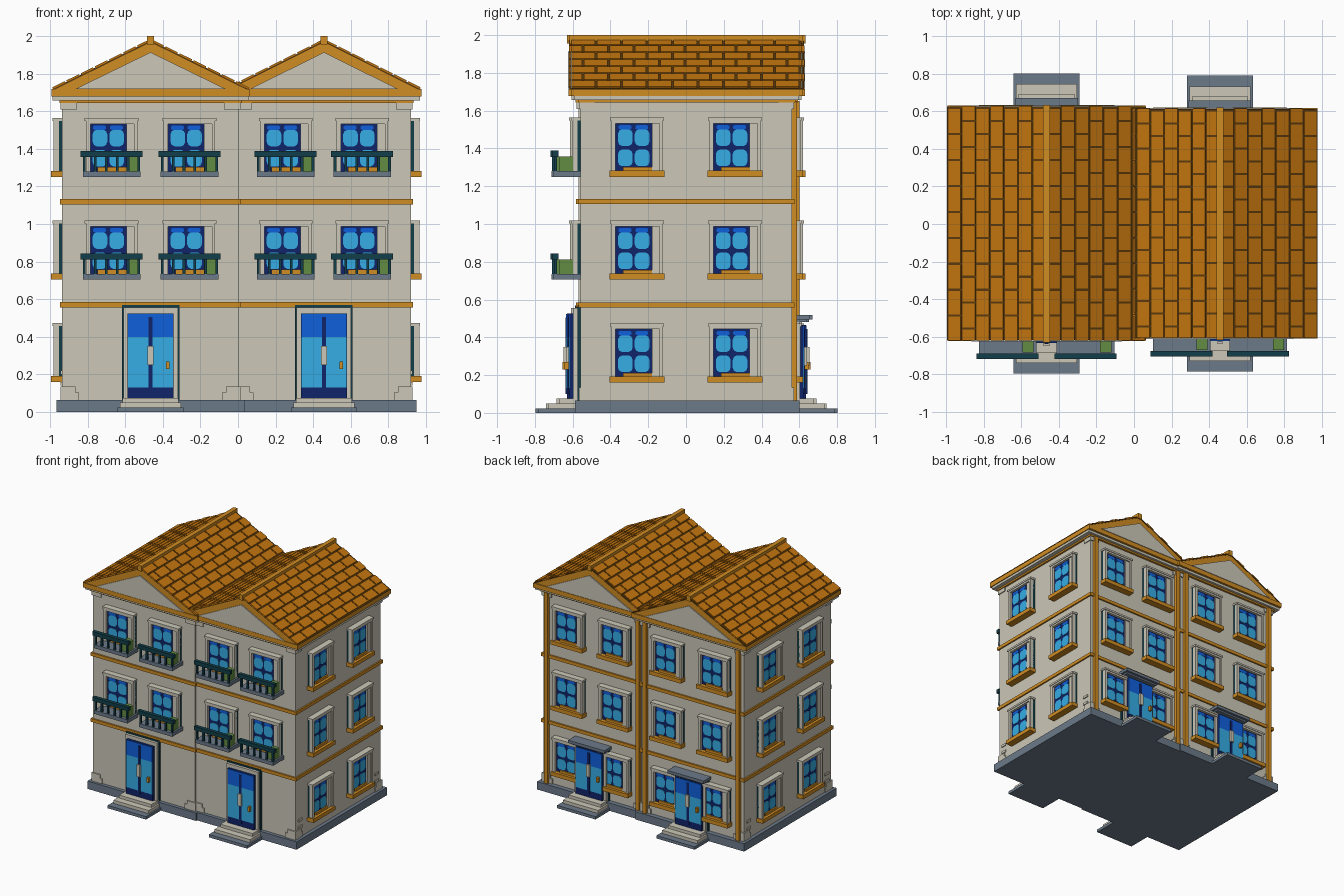
import bpy, bmesh, math
from mathutils import Matrix, Vector

if "Cube" in bpy.data.objects:
    bpy.data.objects.remove(bpy.data.objects["Cube"], do_unlink=True)


def colour(name, hex_code):
    srgb = [int(hex_code[i:i + 2], 16) / 255 for i in (0, 2, 4)]
    rgba = [((c + 0.055) / 1.055) ** 2.4 if c > 0.04 else c / 12.92 for c in srgb] + [1]
    m = bpy.data.materials.new(name)
    m.use_nodes = True
    m.diffuse_color = rgba
    m.node_tree.nodes["Principled BSDF"].inputs["Base Color"].default_value = rgba
    return m


STONE = colour("pale stone", "CCC8B8")
TRIM = colour("ochre trim", "D08C22")
TILE = colour("roof tile", "C4760F")
GAP = colour("tile gap brown", "5C3A0C")
SLATE = colour("slate grey", "6C7A8A")
TEAL = colour("dark teal", "123E4A")
NAVY = colour("navy", "10246A")
SKY = colour("light blue glass", "36AEE6")
BLUE = colour("mid blue glass", "1060DC")
GREEN = colour("leaf green", "638C42")


class Part:
    """One mesh made of coloured solids, placed one or more times."""

    def __init__(self, name):
        self.name, self.bm, self.mats = name, bmesh.new(), []

    def paint(self, faces, mat):
        if mat not in self.mats:
            self.mats.append(mat)
        for f in faces:
            f.material_index = self.mats.index(mat)

    def box(self, mat, x, y, z, frame=Matrix()):
        mid = Vector([(a + b) / 2 for a, b in (x, y, z)])
        size = [abs(b - a) for a, b in (x, y, z)]
        m = frame @ Matrix.Translation(mid) @ Matrix.Diagonal((*size, 1))
        verts = bmesh.ops.create_cube(self.bm, size=1, matrix=m)["verts"]
        self.paint({f for v in verts for f in v.link_faces}, mat)

    def prism(self, mat, outline, y0, y1):
        front = self.bm.faces.new([self.bm.verts.new((x, y0, z)) for x, z in outline])
        ext = bmesh.ops.extrude_face_region(self.bm, geom=[front], use_keep_orig=True)["geom"]
        moved = [g for g in ext if isinstance(g, bmesh.types.BMVert)]
        bmesh.ops.translate(self.bm, verts=moved, vec=(0, y1 - y0, 0))
        faces = {f for v in list(front.verts) + moved for f in v.link_faces}
        bmesh.ops.recalc_face_normals(self.bm, faces=list(faces))
        self.paint(faces, mat)

    def pane(self, mat, x, z, w, h, y0, y1):
        ring = [math.tau * (i + 0.5) / 12 for i in range(12)]
        soft = lambda t: math.copysign(abs(t) ** 0.6, t) / 2
        self.prism(mat, [(x + w * soft(math.cos(a)), z + h * soft(math.sin(a)))
                         for a in ring], y0, y1)

    def place(self, matrices):
        mesh = bpy.data.meshes.new(self.name)
        self.bm.to_mesh(mesh)
        for m in self.mats:
            mesh.materials.append(m)
        for m in matrices:
            ob = bpy.data.objects.new(self.name, mesh)
            ob.matrix_world = m
            bpy.context.collection.objects.link(ob)


# Two neighbouring houses, the right one a touch smaller
HOUSES = [Matrix.Translation((-0.465, 0, 0)),
          Matrix.Translation((0.457, 0, 0)) @ Matrix.Diagonal((0.983, 0.978, 1, 1))]
FLOORS = (0.16, 0.705, 1.25)
FRONT, BACK, HALF = -0.57, 0.575, 0.47

# Walls, plinth and bands
p = Part("house_walls")
p.box(STONE, (-HALF, HALF), (FRONT, BACK), (0.03, 1.66))
p.place(HOUSES)

p = Part("plinth")
p.box(SLATE, (-0.5, 0.5), (-0.6, 0.615), (0, 0.065))
p.place(HOUSES)

p = Part("floor_bands")
for z in (0.557, 1.105):
    p.box(TRIM, (-0.482, 0.482), (-0.583, 0.588), (z, z + 0.027))
p.place(HOUSES)

p = Part("corner_blocks")
for side in (-1, 1):
    for y, d in ((FRONT, 1), (BACK, -1)):
        inner, outer = side * 0.38, side * 0.478
        p.box(STONE, (inner, outer), (y - 0.01 * d, y + 0.085 * d), (0.06, 0.105))
        p.box(STONE, (inner + side * 0.02, outer), (y - 0.01 * d, y + 0.07 * d), (0.105, 0.135))
        p.box(STONE, (inner + side * 0.01, outer), (y - 0.01 * d, y + 0.075 * d), (1.61, 1.66))
        for z in (0.14, 0.2):
            p.box(STONE, (side * 0.46, outer), (y + 0.035 * d, y + 0.085 * d), (z, z + 0.02))
p.place(HOUSES)

p = Part("drainpipes")
for side in (-1, 1):
    p.box(TRIM, (side * 0.41, side * 0.445), (0.57, 0.602), (0.06, 1.65))
p.place(HOUSES)

p = Part("cornice")
p.box(TRIM, (-0.485, 0.485), (-0.585, 0.592), (1.643, 1.657))
p.box(STONE, (-0.52, 0.52), (-0.605, 0.612), (1.657, 1.677))
p.box(TRIM, (-0.527, 0.527), (-0.622, 0.63), (1.677, 1.715))
p.place(HOUSES)

# Gable roof with staggered tiles over a dark deck
RIDGE, EAVE, RUN = 1.972, 1.712, 0.527
p = Part("gable")
p.prism(TRIM, [(-RUN, 1.70), (RUN, 1.70), (RUN, EAVE), (0, RIDGE), (-RUN, EAVE)], -0.616, 0.622)
for y0, y1 in ((-0.625, -0.61), (0.615, 0.631)):
    p.prism(STONE, [(-0.4, 1.718), (0.4, 1.718), (0, 1.913)], y0, y1)
p.place(HOUSES)

p = Part("roof_tiles")
length, rows, tile, gap = math.hypot(RUN, RIDGE - EAVE), 7, 0.138, 0.011
for side in (-1, 1):
    along = Vector((side * RUN, 0, EAVE - RIDGE)).normalized()
    normal = Vector((side * (RIDGE - EAVE), 0, RUN)).normalized()
    frame = Matrix((along, (0, 1, 0), normal)).transposed().to_4x4()
    frame.translation = (0, 0, RIDGE)
    p.box(GAP, (0, length), (-0.618, 0.625), (-0.005, 0.004), frame)
    pitch = length / rows
    for r in range(rows):
        y = -0.62 - tile * (0.5 if r % 2 else 0)
        while y < 0.62:
            a, b = max(y, -0.62), min(y + tile - gap, 0.627)
            if b - a > 0.01:
                p.box(TILE, (r * pitch, (r + 1) * pitch - gap), (a, b), (0.002, 0.011), frame)
            y += tile
p.place(HOUSES)

p = Part("ridge_cap")
p.box(TRIM, (-0.018, 0.018), (-0.63, 0.633), (1.955, 2.0))
p.place(HOUSES)

# Window: facing -y, origin at the wall, bottom of the sill
p = Part("window")
p.box(TEAL, (-0.137, 0.137), (0.01, -0.018), (0.02, 0.3))
p.box(STONE, (-0.137, -0.113), (-0.014, -0.045), (0.02, 0.3))
p.box(STONE, (0.078, 0.12), (-0.014, -0.034), (0.02, 0.3))
p.box(STONE, (0.12, 0.137), (-0.014, -0.045), (0.02, 0.3))
p.box(STONE, (-0.137, 0.137), (-0.014, -0.045), (0.283, 0.3))
p.box(STONE, (-0.143, 0.143), (0.01, -0.05), (0.298, 0.313))
p.box(NAVY, (-0.115, 0.08), (0, -0.024), (0.03, 0.285))
p.box(TRIM, (-0.075, 0.08), (-0.02, -0.036), (0.03, 0.052))
for x in (-0.062, 0.027):
    for z in (0.1, 0.207):
        p.pane(SKY, x, z, 0.08, 0.09, -0.022, -0.028)
    p.pane(BLUE, x - 0.002, 0.262, 0.07, 0.026, -0.022, -0.029)

sill = Part("window_sill")
sill.box(TRIM, (-0.145, 0.145), (0.01, -0.058), (0, 0.032))

turn = lambda deg: Matrix.Rotation(math.radians(deg), 4, "Z")
fronts, backs, sides = [], [], []
for house, side in zip(HOUSES, (-1, 1)):
    for level, z in enumerate(FLOORS):
        for s in (-1, 1):
            if level:
                fronts.append(Matrix.Translation(house @ Vector((s * 0.207, FRONT, z))))
            backs.append(Matrix.Translation(house @ Vector((s * 0.215, BACK, z))) @ turn(180))
            sides.append(Matrix.Translation(house @ Vector((side * HALF, s * 0.265, z)))
                         @ turn(side * 90))
p.place(fronts + backs + sides)
sill.place(backs + sides)

# Front balconies with rail and planter
p = Part("balcony")
p.box(SLATE, (-0.153, 0.153), (0.01, -0.143), (0, 0.03))
p.box(TEAL, (-0.165, 0.165), (-0.118, -0.148), (0.106, 0.138))
for i in range(6):
    x = -0.145 + i * 0.058
    p.box(TEAL, (x - 0.007, x + 0.007), (-0.126, -0.14), (0.03, 0.11))
p.box(GREEN, (0.078, 0.138), (-0.04, -0.112), (0.03, 0.108))
p.place(fronts)


# Doors: facing -y, origin at the wall on the ground
def door(name, top):
    d = Part(name)
    d.box(TEAL, (-0.153, 0.153), (0.01, -0.018), (0.06, top + 0.043))
    for x0, x1, z0, z1 in ((-0.145, -0.122, 0.07, top + 0.03), (0.122, 0.145, 0.07, top + 0.03),
                           (-0.145, 0.145, top, top + 0.03)):
        d.box(STONE, (x0, x1), (0, -0.04), (z0, z1))
    d.box(NAVY, (-0.122, 0.122), (-0.01, -0.06), (0.075, top))
    d.box(SKY, (-0.12, 0.12), (-0.05, -0.064), (0.13, top - 0.125))
    d.box(BLUE, (-0.12, 0.12), (-0.05, -0.064), (top - 0.125, top - 0.002))
    d.box(NAVY, (-0.011, 0.011), (-0.06, -0.067), (0.1, top - 0.02))
    d.box(STONE, (-0.015, 0.015), (-0.06, -0.078), (0.25, 0.35))
    d.box(TRIM, (0.082, 0.1), (-0.06, -0.085), (0.23, 0.27))
    return d


at_front = [Matrix.Translation(h @ Vector((0, FRONT, 0))) for h in HOUSES]
at_back = [Matrix.Translation(h @ Vector((0, BACK, 0))) @ turn(180) for h in HOUSES]
door("front_door", 0.525).place(at_front)
door("back_door", 0.465).place(at_back)

p = Part("door_steps")
p.box(SLATE, (-0.176, 0.176), (0, -0.226), (0, 0.024))
p.box(STONE, (-0.162, 0.162), (0, -0.17), (0.02, 0.05))
p.box(STONE, (-0.148, 0.148), (0, -0.115), (0.05, 0.075))
p.place(at_front + at_back)

p = Part("back_canopy")
p.box(SLATE, (-0.15, 0.15), (0.01, -0.075), (0.48, 0.496))
p.box(SLATE, (-0.166, 0.166), (0.01, -0.095), (0.494, 0.518))
p.place(at_back)
